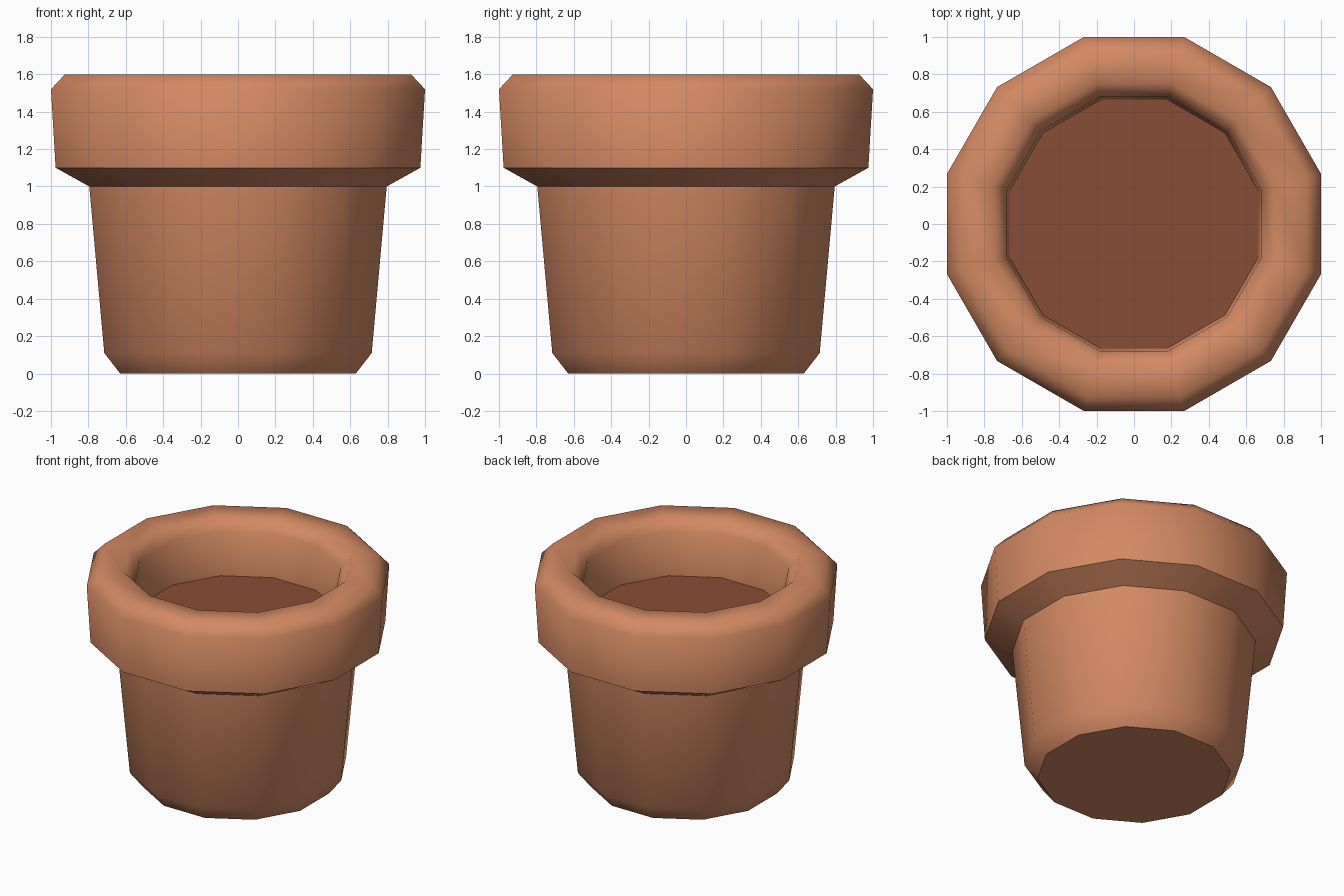
import bpy, bmesh, math

if "Cube" in bpy.data.objects:
    bpy.data.objects.remove(bpy.data.objects["Cube"])

SIDES = 12

def material(name, rgb):
    m = bpy.data.materials.new(name)
    m.diffuse_color = (*rgb, 1.0)
    m.use_nodes = True
    m.node_tree.nodes["Principled BSDF"].inputs["Base Color"].default_value = m.diffuse_color
    return m

def lathe(name, profile, mat, cap_start=False, cap_end=False):
    """Spin (flat-to-flat radius, height) points into a 12-sided solid."""
    bm = bmesh.new()
    rings = []
    for r, z in profile:
        c = r / math.cos(math.pi / SIDES)
        ring = []
        for i in range(SIDES):
            a = (i + 0.5) * 2 * math.pi / SIDES
            ring.append(bm.verts.new((c * math.cos(a), c * math.sin(a), z)))
        rings.append(ring)
    for lo, hi in zip(rings, rings[1:]):
        for i in range(SIDES):
            j = (i + 1) % SIDES
            bm.faces.new((lo[i], lo[j], hi[j], hi[i]))
    if cap_start:
        bm.faces.new(rings[0][::-1])
    if cap_end:
        bm.faces.new(rings[-1])
    me = bpy.data.meshes.new(name)
    bm.to_mesh(me)
    bm.free()
    me.materials.append(mat)
    ob = bpy.data.objects.new(name, me)
    bpy.context.collection.objects.link(ob)
    bpy.ops.object.select_all(action='DESELECT')
    ob.select_set(True)
    bpy.context.view_layer.objects.active = ob
    bpy.ops.object.shade_smooth_by_angle(angle=math.radians(50))
    return ob

terracotta = material("terracotta", (0.65, 0.25, 0.125))
soil_brown = material("soil brown", (0.25, 0.075, 0.04))

# Pot: base, tapered body, overhanging collar, bevelled lip, inner wall
lathe("pot", [
    (0.63, 0.0), (0.715, 0.11), (0.795, 1.0),
    (0.975, 1.10), (1.0, 1.52), (0.925, 1.60),
    (0.75, 1.60), (0.68, 1.52), (0.665, 1.20),
], terracotta, cap_start=True)

# Soil: flat disc closing the inside
lathe("soil", [(0.665, 1.20)], soil_brown, cap_end=True)
